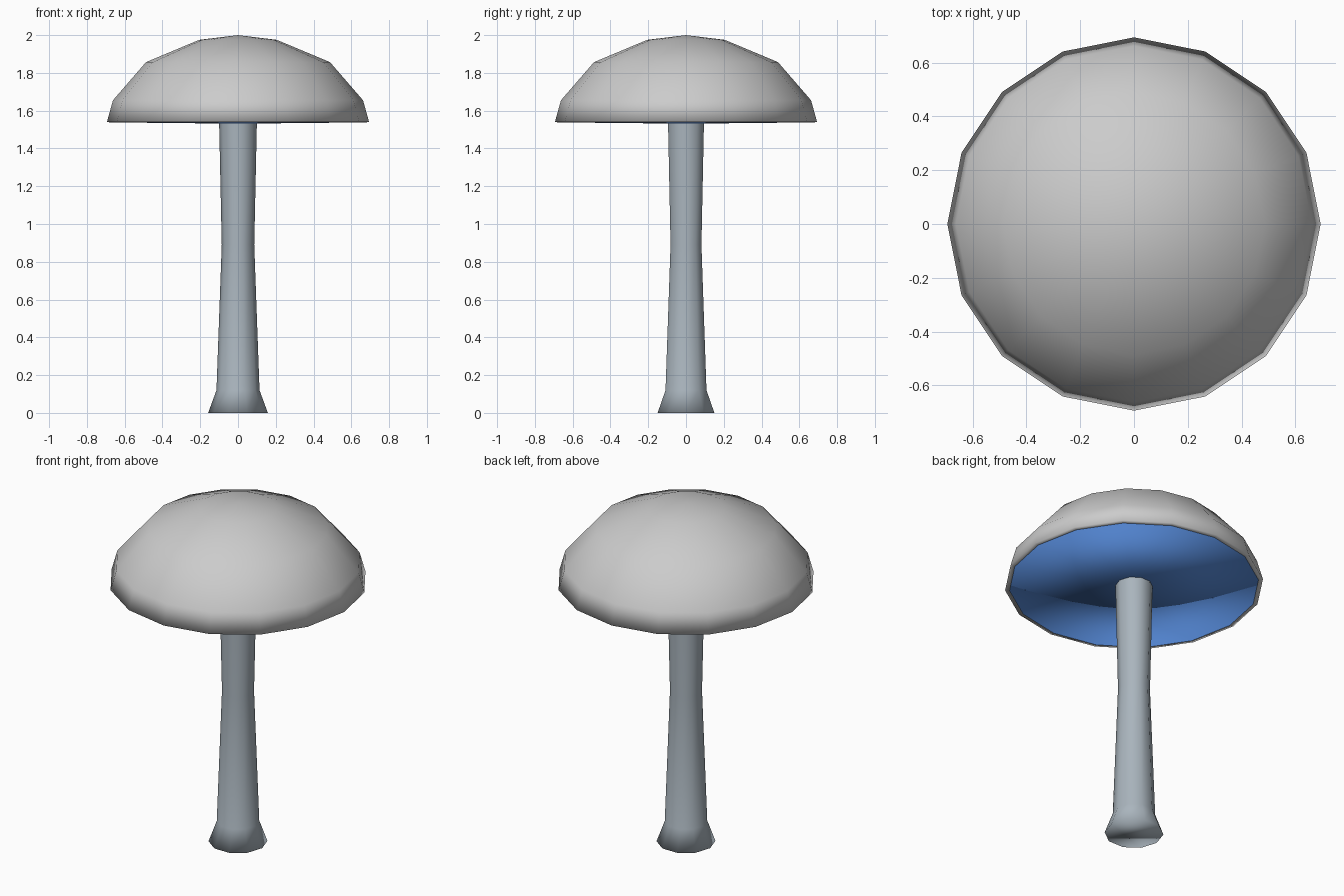
import bpy, bmesh, math

if "Cube" in bpy.data.objects:
    bpy.data.objects.remove(bpy.data.objects["Cube"])


def lathe(name, profile, sides, color=None, cap_bottom=False):
    """Revolve an (r, z) profile around z; r = 0 makes a pole."""
    bm = bmesh.new()
    rings = []
    for r, z in profile:
        if r == 0:
            rings.append([bm.verts.new((0, 0, z))] * sides)
        else:
            angles = [2 * math.pi * i / sides for i in range(sides)]
            rings.append([bm.verts.new((r * math.cos(a), r * math.sin(a), z)) for a in angles])
    for low, high in zip(rings, rings[1:]):
        for i in range(sides):
            j = (i + 1) % sides
            quad = [low[i], low[j], high[j], high[i]]
            bm.faces.new(list(dict.fromkeys(quad)))
    if cap_bottom:
        bm.faces.new(rings[0][::-1])
    for face in bm.faces:
        face.smooth = True
    mesh = bpy.data.meshes.new(name)
    bm.to_mesh(mesh)
    bm.free()
    obj = bpy.data.objects.new(name, mesh)
    bpy.context.collection.objects.link(obj)
    if color:
        mat = bpy.data.materials.new(name + "_color")
        mat.diffuse_color = (*color, 1)
        mat.use_nodes = True
        mat.node_tree.nodes["Principled BSDF"].inputs["Base Color"].default_value = mat.diffuse_color
        mesh.materials.append(mat)
    return obj


# Domed cap with a thin rim
lathe("cap", [(0.67, 1.537), (0.694, 1.54), (0.662, 1.655), (0.487, 1.857),
              (0.205, 1.975), (0, 2.0)], 16)

# Underside: shallow lens closing the cap
lathe("gills", [(0, 1.531), (0.672, 1.538), (0, 1.55)], 16, (0.08, 0.22, 0.60))

# Ten-sided waisted stem with flared foot
lathe("stem", [(0.158, 0), (0.114, 0.12), (0.086, 0.89), (0.10, 1.54)], 10,
      (0.40, 0.46, 0.51), cap_bottom=True)
